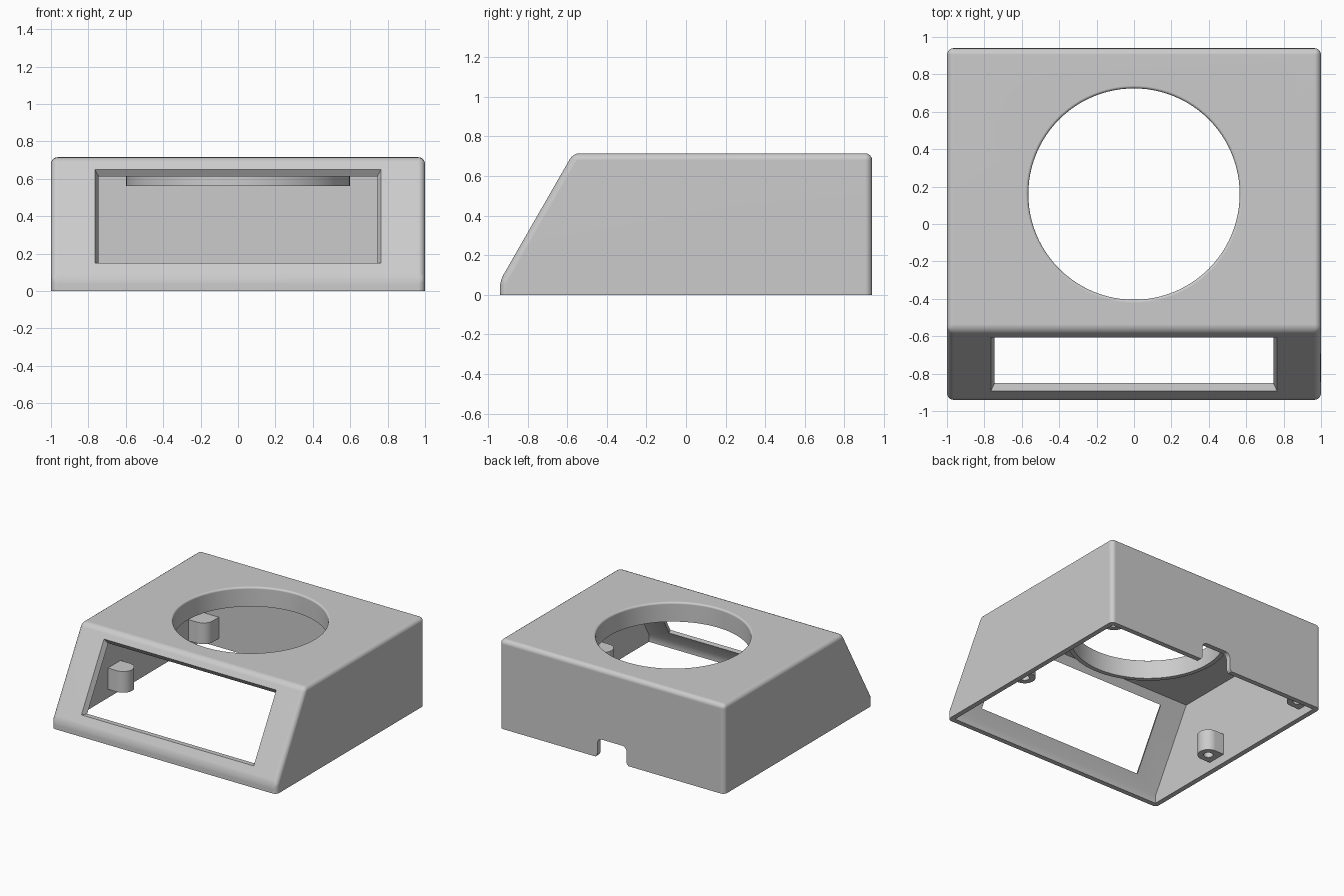
import bpy, bmesh, math
from mathutils import Vector

old = bpy.data.objects.get("Cube")
if old:
    bpy.data.objects.remove(old, do_unlink=True)

# Single flat colour
grey = bpy.data.materials.new("light_grey_plastic")
grey.use_nodes = True
grey.diffuse_color = (0.6, 0.6, 0.6, 1)
grey.node_tree.nodes["Principled BSDF"].inputs["Base Color"].default_value = (0.6, 0.6, 0.6, 1)

W, D, H = 1.0, 0.94, 0.715       # half width, half depth, height
T = 0.04                         # wall thickness
LIP, CREST = 0.07, -0.57         # slope runs from (-D, LIP) to (CREST, H)
slope = Vector((0, CREST + D, H - LIP)).normalized()
inward = Vector((0, slope.z, -slope.y))
HOLE_Y = 0.16


def finish(bm, name):
    bmesh.ops.recalc_face_normals(bm, faces=bm.faces)
    mesh = bpy.data.meshes.new(name)
    bm.to_mesh(mesh)
    bm.free()
    mesh.materials.append(grey)
    ob = bpy.data.objects.new(name, mesh)
    bpy.context.collection.objects.link(ob)
    return ob


def prism(pts, axis, lo, hi):
    """Extrude a 2D outline along an axis."""
    def place(p, t):
        c = list(p)
        c.insert(axis, t)
        return c
    bm = bmesh.new()
    face = bm.faces.new([bm.verts.new(place(p, lo)) for p in pts])
    ext = bmesh.ops.extrude_face_region(bm, geom=[face])
    move = Vector(place((0, 0), hi - lo))
    bmesh.ops.translate(bm, vec=move, verts=[v for v in ext["geom"] if isinstance(v, bmesh.types.BMVert)])
    return bm


def lathe(profile, centre, steps=96):
    """Solid of revolution about a vertical axis."""
    bm = bmesh.new()
    rings = [[bm.verts.new((centre[0] + r * math.cos(2 * math.pi * i / steps),
                            centre[1] + r * math.sin(2 * math.pi * i / steps), z))
              for i in range(steps)] for r, z in profile]
    for a, b in zip(rings, rings[1:]):
        for i in range(steps):
            j = (i + 1) % steps
            bm.faces.new((a[i], a[j], b[j], b[i]))
    bm.faces.new(rings[0])
    bm.faces.new(rings[-1])
    return bm


def arc(cx, cy, r, start, end, n):
    return [(cx + r * math.cos(math.radians(start + (end - start) * i / n)),
             cy + r * math.sin(math.radians(start + (end - start) * i / n))) for i in range(n + 1)]


def boolean(ob, bm, operation="DIFFERENCE"):
    """Apply a boolean with a temporary tool object."""
    tool = finish(bm, "tool")
    mod = ob.modifiers.new("cut", "BOOLEAN")
    mod.operation, mod.solver, mod.object = operation, "EXACT", tool
    dg = bpy.context.evaluated_depsgraph_get()
    mesh = bpy.data.meshes.new_from_object(ob.evaluated_get(dg))
    ob.modifiers.clear()
    ob.data = mesh
    bpy.data.objects.remove(tool, do_unlink=True)


def smooth(ob):
    bpy.ops.object.select_all(action="DESELECT")
    ob.select_set(True)
    bpy.context.view_layer.objects.active = ob
    bpy.ops.object.shade_smooth_by_angle(angle=math.radians(32))
    mod = ob.modifiers.new("clean_normals", "WEIGHTED_NORMAL")
    mod.keep_sharp = True


# Outer shell with every edge rounded except around the open base
bm = prism([(-D, 0), (D, 0), (D, H), (CREST, H), (-D, LIP)], 0, -W, W)
rounded = [e for e in bm.edges if max(v.co.z for v in e.verts) > 0.01]
bmesh.ops.bevel(bm, geom=rounded, offset=0.035, offset_type="OFFSET", segments=4, profile=0.5, affect="EDGES")
shell = finish(bm, "enclosure_shell")

# Hollow interior following the same wedge
shift = T / slope.z
run = slope.y / slope.z
inner_low = LIP + (T - shift) / -run * -1 if run == 0 else LIP + (T - shift) / run
boolean(shell, prism([(-D + T, -0.1), (D - T, -0.1), (D - T, H - T),
                      (CREST + shift - T * run, H - T), (-D + T, inner_low)], 0, -W + T, W - T))

# Collar below the round opening, then the opening with its softened rim
boolean(shell, lathe([(0.6, 0.56), (0.6, H - T / 2)], (0, HOLE_Y)), "UNION")
rim = arc(0.58, H - 0.015, 0.015, 180, 90, 4)
boolean(shell, lathe([(0.565, 0.4)] + rim + [(0.58, 0.8)], (0, HOLE_Y)))

# Tapered display window in the sloping front
centre = Vector((0, -D + (0.4 - LIP) * run, 0.4))
bm = bmesh.new()
for depth in (-0.04, 0.08):
    for sx in (-1, 1):
        for sz in (-1, 1):
            bm.verts.new(centre + inward * depth + slope * sz * (0.288 - depth / 2)
                         + Vector((sx * (0.765 - depth / 2), 0, 0)))
bmesh.ops.convex_hull(bm, input=bm.verts)
bmesh.ops.dissolve_limit(bm, angle_limit=0.01, verts=bm.verts, edges=bm.edges)
boolean(shell, bm)

# Cable notch at the bottom of the back wall
half = arc(0.09, 0.11, 0.04, 90, 0, 5) + arc(0.16, 0.03, 0.03, 180, 240, 3) + [(0.16, -0.05)]
notch = half + [(-x, z) for x, z in reversed(half)]
boolean(shell, prism(notch, 1, D - 0.1, D + 0.1))
smooth(shell)

# Four screw bosses growing out of the walls
BX, R = 0.88, 0.08
for side, sx in (("left", 1), ("right", -1)):
    for end, by in (("front", -0.2), ("back", 0.82)):
        outline = arc(-BX, by, R, -90, 90, 16) if end == "front" else arc(-BX, by, R, -90, 0, 8)
        if end == "back":
            outline += [(-BX + R, D - T / 2)]
        top = by + R if end == "front" else D - T / 2
        outline += [(-W + T / 2, top), (-W + T / 2, by - R)]
        boss = finish(prism([(-sx * x, y) for x, y in outline], 2, 0.07, 0.24),
                      f"{end}_{side}_screw_boss")
        boolean(boss, lathe([(0.035, 0), (0.035, 0.2)], (sx * BX, by), 32))
        smooth(boss)
